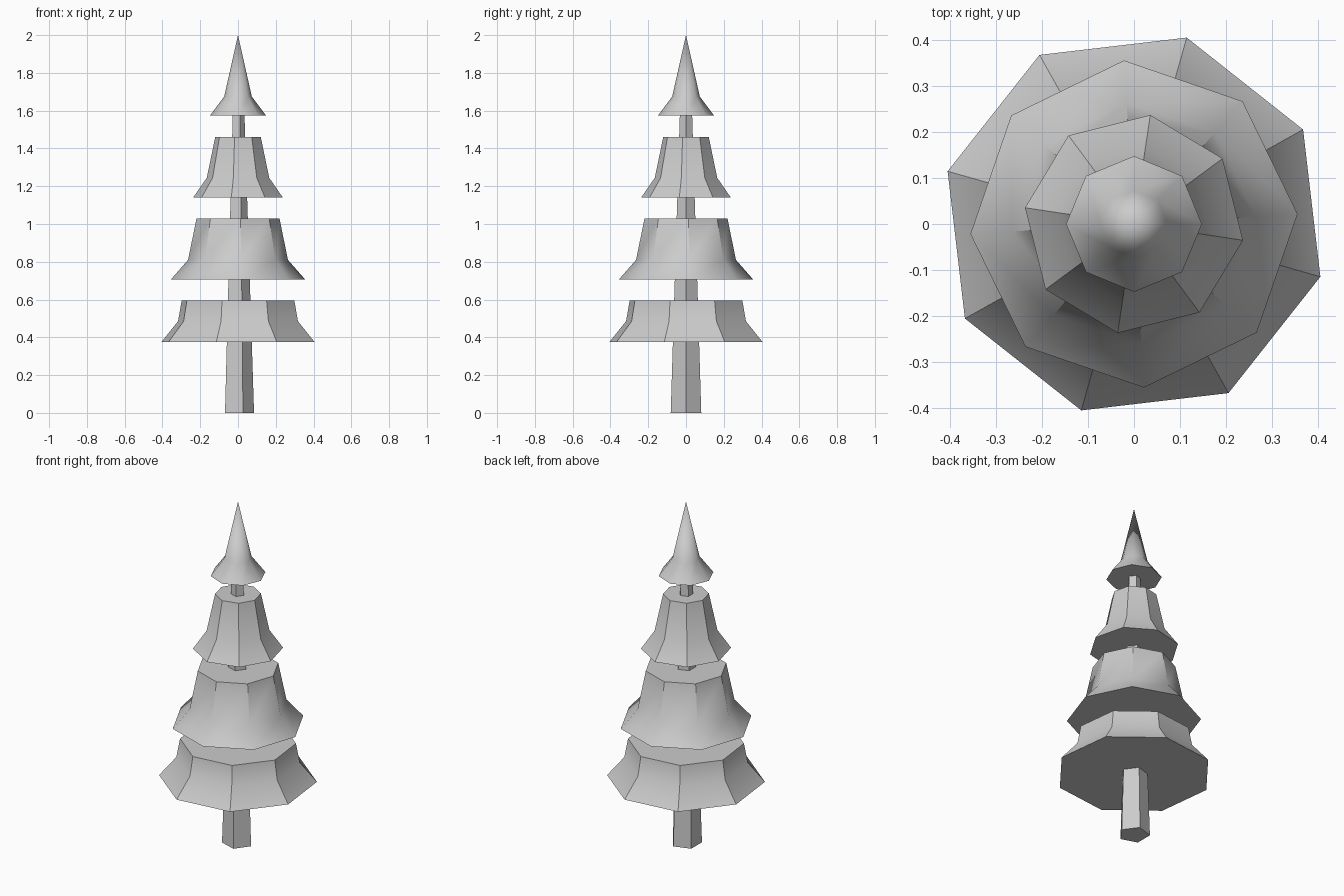
import bpy, bmesh
from math import radians, cos, sin, tau

if "Cube" in bpy.data.objects:
    bpy.data.objects.remove(bpy.data.objects["Cube"])


def lathe(name, sides, turn, profile, smooth):
    """Stack of polygon rings (radius, height), capped; radius 0 makes a tip."""
    bm = bmesh.new()
    rings = []
    for r, z in profile:
        if r == 0:
            rings.append([bm.verts.new((0, 0, z))])
        else:
            angles = [radians(turn) + tau * i / sides for i in range(sides)]
            rings.append([bm.verts.new((r * cos(a), r * sin(a), z)) for a in angles])
    for low, high in zip(rings, rings[1:]):
        for i in range(sides):
            j = (i + 1) % sides
            if len(high) == 1:
                bm.faces.new((low[i], low[j], high[0]))
            else:
                bm.faces.new((low[i], low[j], high[j], high[i]))
    for ring in (rings[0], rings[-1]):
        if len(ring) > 1:
            bm.faces.new(ring)
    bmesh.ops.recalc_face_normals(bm, faces=bm.faces)
    mesh = bpy.data.meshes.new(name)
    bm.to_mesh(mesh)
    bm.free()
    obj = bpy.data.objects.new(name, mesh)
    bpy.context.collection.objects.link(obj)
    bpy.context.view_layer.objects.active = obj
    bpy.ops.object.select_all(action='DESELECT')
    obj.select_set(True)
    bpy.ops.object.shade_smooth_by_angle(angle=radians(smooth))


# Tapered five-sided trunk
lathe("trunk", 5, 0, [(0.085, 0), (0.033, 1.62)], 30)

# Eight-sided foliage tiers, each turned a little, with flared skirts
tiers = [
    ("bottom_tier", 29.2, [(0.422, 0.375), (0.33, 0.485), (0.31, 0.595)], 30),
    ("lower_tier", 3.5, [(0.357, 0.705), (0.265, 0.81), (0.22, 1.03)], 36),
    ("upper_tier", 36.5, [(0.24, 1.14), (0.167, 1.245), (0.122, 1.46)], 36),
    ("tree_top", 0, [(0.148, 1.575), (0.073, 1.675), (0, 2.0)], 46),
]
for name, turn, profile, smooth in tiers:
    lathe(name, 8, turn, profile, smooth)
